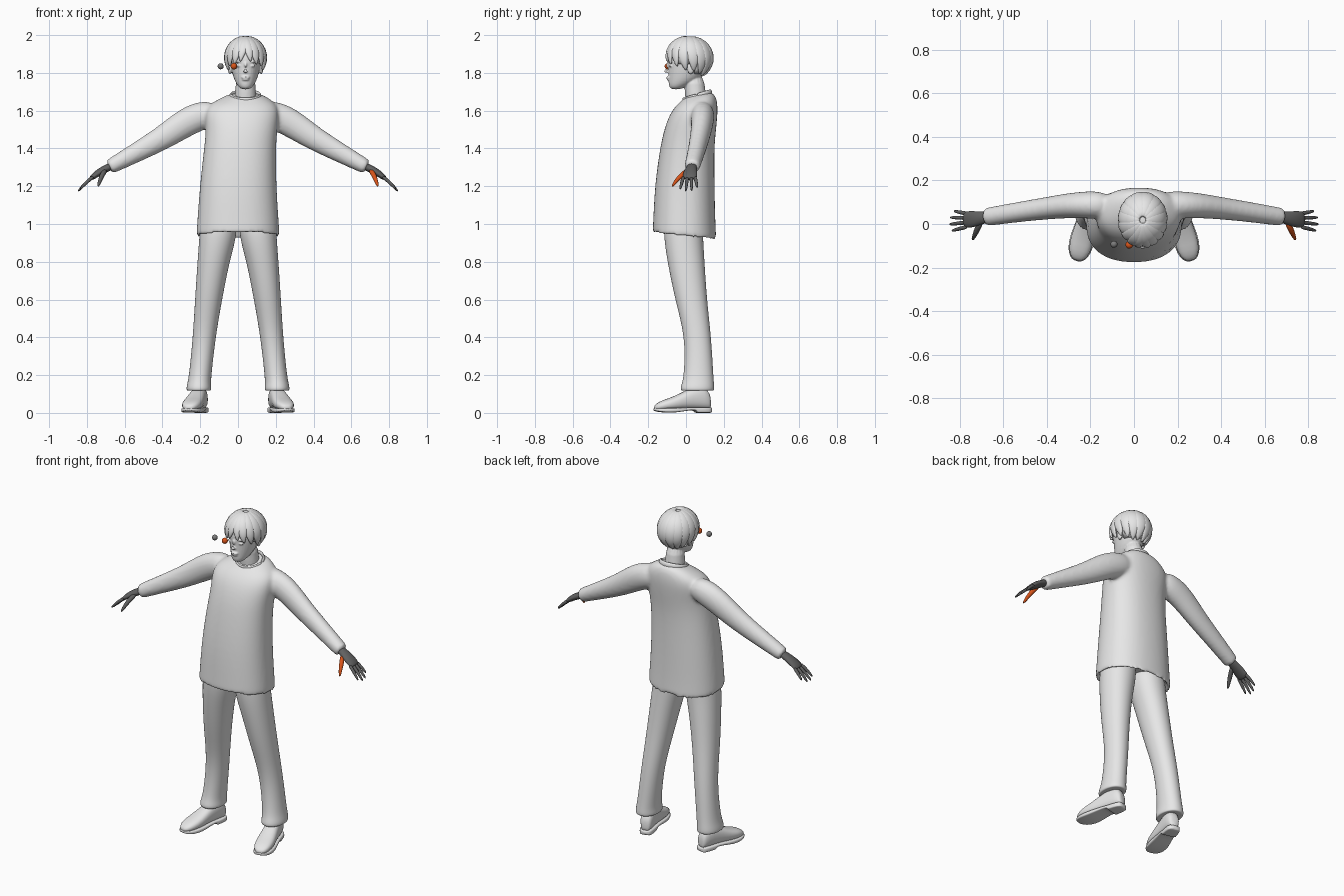
import bpy
import bmesh
from math import sin, cos, pi, radians
from mathutils import Vector, Matrix

default_cube = bpy.data.objects.get("Cube")
if default_cube:
    bpy.data.objects.remove(default_cube, do_unlink=True)


def make_material(name, rgb):
    material = bpy.data.materials.new(name)
    material.use_nodes = True
    color = (*rgb, 1.0)
    material.diffuse_color = color
    material.node_tree.nodes["Principled BSDF"].inputs["Base Color"].default_value = color
    return material


light_grey = make_material("light grey", (0.8, 0.8, 0.8))
dark_grey = make_material("dark grey", (0.12, 0.12, 0.12))
mid_grey = make_material("mid grey", (0.2, 0.2, 0.2))
orange = make_material("orange", (0.7, 0.09, 0.01))


def loft(bm, rings, sides=16, power=1.0):
    """Skin a list of (centre, u axis, v axis) rings and cap both ends."""
    def shaped(value):
        return (1 if value > 0 else -1) * abs(value) ** power if abs(value) > 1e-6 else 0.0

    loops = []
    for centre, u, v in rings:
        centre, u, v = Vector(centre), Vector(u), Vector(v)
        angles = [2 * pi * i / sides for i in range(sides)]
        loops.append([bm.verts.new(centre + u * shaped(cos(a)) + v * shaped(sin(a))) for a in angles])
    for low, high in zip(loops, loops[1:]):
        for i in range(sides):
            j = (i + 1) % sides
            bm.faces.new((low[i], low[j], high[j], high[i]))
    bm.faces.new(loops[0][::-1])
    bm.faces.new(loops[-1])


def tube(bm, points, radii, sides=12):
    """Sweep an ellipse (side radius, upper radius) along a path."""
    points = [Vector(p) for p in points]
    rings = []
    for i, (point, (a, b)) in enumerate(zip(points, radii)):
        tangent = (points[min(i + 1, len(points) - 1)] - points[max(i - 1, 0)]).normalized()
        side = tangent.cross(Vector((0, 0, 1))).normalized()
        rings.append((point, side * a, side.cross(tangent) * b))
    loft(bm, rings, sides)


def ball(bm, centre, radii):
    matrix = Matrix.Translation(centre) @ Matrix.Diagonal((*radii, 1))
    bmesh.ops.create_uvsphere(bm, u_segments=20, v_segments=12, radius=1, matrix=matrix)


def finish(name, bm, material, subdivide=1, voxel=0, smooth=0, mirror=False):
    bmesh.ops.recalc_face_normals(bm, faces=bm.faces)
    mesh = bpy.data.meshes.new(name)
    bm.to_mesh(mesh)
    bm.free()
    mesh.materials.append(material)
    mesh.polygons.foreach_set("use_smooth", [True] * len(mesh.polygons))
    obj = bpy.data.objects.new(name, mesh)
    bpy.context.collection.objects.link(obj)
    if mirror:
        mod = obj.modifiers.new("Mirror", "MIRROR")
        mod.use_mirror_merge = False
    if subdivide:
        mod = obj.modifiers.new("Subdivision", "SUBSURF")
        mod.levels = mod.render_levels = subdivide
    if voxel:
        mod = obj.modifiers.new("Remesh", "REMESH")
        mod.mode = "VOXEL"
        mod.voxel_size = voxel
        mod.use_smooth_shade = True
    if smooth:
        mod = obj.modifiers.new("Smooth", "SMOOTH")
        mod.iterations = smooth
    return obj


def stacked(rows):
    """Horizontal rings from (z, centre x, half width, front y, back y, tilt)."""
    return [((x, (f + b) / 2, z), (w, 0, 0), (0, (b - f) / 2, tilt)) for z, x, w, f, b, tilt in rows]


# Sweater: body and both sleeves fused into one skin
bm = bmesh.new()
loft(bm, stacked([
    (1.0, 0, 0.17, -0.13, 0.12, 0),
    (0.96, 0, 0.195, -0.15, 0.135, -0.017),
    (0.928, 0, 0.218, -0.174, 0.158, -0.018),
    (0.94, 0, 0.222, -0.178, 0.162, -0.018),
    (1.0, 0, 0.218, -0.175, 0.157, -0.01),
    (1.2, 0, 0.204, -0.167, 0.152, 0),
    (1.4, 0.01, 0.191, -0.139, 0.15, 0),
    (1.5, 0.02, 0.19, -0.117, 0.16, 0),
    (1.58, 0.02, 0.2, -0.088, 0.168, 0),
    (1.63, 0.025, 0.185, -0.052, 0.168, 0),
    (1.665, 0.035, 0.13, -0.02, 0.16, 0.01),
    (1.69, 0.04, 0.078, -0.005, 0.135, 0.015)]), 24, 0.88)
for s in (1, -1):
    tube(bm, [(s * 0.1, 0.085, 1.6), (s * 0.25, 0.09, 1.56), (s * 0.38, 0.075, 1.465),
              (s * 0.53, 0.055, 1.383), (s * 0.67, 0.033, 1.307), (s * 0.684, 0.032, 1.3)],
         [(0.07, 0.07), (0.062, 0.082), (0.053, 0.067), (0.047, 0.054), (0.043, 0.041), (0.042, 0.04)], 16)
finish("sweater", bm, light_grey, 2, 0.01, 6)

# Collar band, lower at the front
bm = bmesh.new()
steps = 24
tilt = Matrix.Rotation(radians(17), 3, "X")
rings = []
for i in range(steps + 1):
    a = 2 * pi * i / steps
    out = tilt @ Vector((cos(a), sin(a), 0))
    path = tilt @ Vector((0.078 * cos(a), 0.075 * sin(a), 0))
    rings.append((Vector((0.04, 0.06, 1.677)) + path, out * 0.008, tilt @ Vector((0, 0, 0.016))))
loft(bm, rings, 8)
finish("collar", bm, light_grey)

# Trousers with a bulging hem
bm = bmesh.new()
loft(bm, stacked([
    (1.05, 0.1, 0.098, -0.12, 0.09, 0),
    (0.93, 0.106, 0.101, -0.12, 0.092, 0),
    (0.8, 0.13, 0.086, -0.1, 0.1, 0),
    (0.6, 0.156, 0.073, -0.06, 0.112, 0),
    (0.4, 0.179, 0.061, -0.004, 0.135, 0),
    (0.2, 0.2, 0.06, -0.012, 0.146, 0),
    (0.155, 0.206, 0.064, -0.024, 0.15, 0),
    (0.13, 0.207, 0.068, -0.032, 0.152, 0),
    (0.115, 0.207, 0.064, -0.026, 0.148, 0),
    (0.12, 0.206, 0.045, -0.01, 0.125, 0)]), 16, 0.95)
finish("trousers", bm, light_grey, 2, mirror=True)

# Shoes, toes turned outward
turn = Matrix.Translation((0.205, 0.06, 0)) @ Matrix.Rotation(radians(14), 4, "Z")


def shoe_part(name, rows, power):
    bm = bmesh.new()
    loft(bm, [((0, y, (lo + hi) / 2), (w, 0, 0), (0, 0, (hi - lo) / 2)) for y, w, lo, hi in rows], 16, power)
    bm.transform(turn)
    finish(name, bm, light_grey, 1, mirror=True)


shoe_part("shoe_uppers", [
    (0.072, 0.02, 0.02, 0.07), (0.06, 0.036, 0.02, 0.13), (0, 0.042, 0.02, 0.145),
    (-0.06, 0.046, 0.02, 0.122), (-0.13, 0.055, 0.015, 0.085),
    (-0.19, 0.051, 0.015, 0.068), (-0.225, 0.032, 0.015, 0.048), (-0.234, 0.012, 0.02, 0.035)], 0.8)
shoe_part("shoe_soles", [
    (0.078, 0.024, 0, 0.03), (0.062, 0.04, 0, 0.03), (0, 0.044, 0, 0.03), (-0.008, 0.044, 0, 0.03),
    (-0.016, 0.044, 0.016, 0.03), (-0.06, 0.048, 0.012, 0.03), (-0.13, 0.059, 0, 0.026),
    (-0.19, 0.055, 0.002, 0.025), (-0.225, 0.036, 0.008, 0.025), (-0.238, 0.015, 0.012, 0.025)], 0.35)

# Gloved hands: palm and four fingers, spread and drooping
bm = bmesh.new()
tube(bm, [(0.655, 0.033, 1.315), (0.69, 0.03, 1.298), (0.73, 0.023, 1.278), (0.768, 0.02, 1.25), (0.782, 0.02, 1.238)],
     [(0.026, 0.02), (0.028, 0.021), (0.038, 0.02), (0.041, 0.016), (0.034, 0.01)])
fingers = [(-0.012, -0.032, 0.9), (0.008, -0.002, 1.04), (0.028, 0.03, 1.0), (0.047, 0.06, 0.78)]
for base, tip, size in fingers:
    tube(bm, [(0.762, base, 1.254), (0.765 + 0.042 * size, (base + tip) / 2, 1.252 - 0.034 * size),
              (0.765 + 0.082 * size, tip, 1.252 - 0.08 * size)],
         [(0.011, 0.011), (0.01, 0.01), (0.006, 0.006)], 8)
finish("hands", bm, dark_grey, 1, mirror=True)

# Thumbs: the left one is orange
for s, name, material in ((1, "left_thumb", orange), (-1, "right_thumb", dark_grey)):
    bm = bmesh.new()
    tube(bm, [(s * 0.7, 0.012, 1.287), (s * 0.718, -0.02, 1.262), (s * 0.73, -0.05, 1.232), (s * 0.742, -0.075, 1.196)],
         [(0.014, 0.014), (0.015, 0.015), (0.012, 0.012), (0.006, 0.006)], 8)
    finish(name, bm, material)

# Head, neck and facial features fused together
bm = bmesh.new()
mid = 0.04
loft(bm, stacked([(z, mid, w, f, b, 0) for z, w, f, b in (
    (1.712, 0.022, -0.08, -0.03), (1.73, 0.042, -0.092, 0.01), (1.755, 0.057, -0.094, 0.06),
    (1.79, 0.07, -0.096, 0.1), (1.83, 0.079, -0.097, 0.12), (1.87, 0.084, -0.1, 0.125),
    (1.92, 0.084, -0.092, 0.125), (1.96, 0.065, -0.06, 0.1), (1.98, 0.03, -0.02, 0.06))]))
loft(bm, [((mid, 0.055, 1.62), (0.066, 0, 0), (0, 0.062, 0)),
          ((mid, 0.05, 1.69), (0.054, 0, 0), (0, 0.055, 0)),
          ((mid, 0.04, 1.8), (0.054, 0, 0), (0, 0.056, 0))])
tube(bm, [(mid, -0.088, 1.862), (mid, -0.102, 1.835), (mid, -0.112, 1.81), (mid, -0.1, 1.8)],
     [(0.008, 0.008), (0.01, 0.01), (0.015, 0.012), (0.012, 0.006)])
ball(bm, (mid, -0.092, 1.776), (0.024, 0.013, 0.006))
ball(bm, (mid, -0.09, 1.765), (0.02, 0.013, 0.007))
for s in (1, -1):
    ball(bm, (mid + s * 0.034, -0.081, 1.838), (0.017, 0.01, 0.008))
    ball(bm, (mid + s * 0.034, -0.083, 1.86), (0.024, 0.012, 0.006))
    ball(bm, (mid + s * 0.083, 0.025, 1.825), (0.011, 0.02, 0.032))
finish("head", bm, light_grey, 1, 0.0045, 2)

# Hair: a scalp cap trimmed to the hairline, covered by swept locks
hair_centre = Vector((mid, 0.018, 1.875))
hair_radii = Vector((0.106, 0.122, 0.115))
bm = bmesh.new()
ball(bm, hair_centre, hair_radii * 0.98)
below = [v for v in bm.verts if v.co.z < (1.94 if v.co.y < -0.06 else 1.84 if v.co.y < 0.03 else 1.78)]
bmesh.ops.delete(bm, geom=below, context="VERTS")
cap = finish("scalp_hair", bm, light_grey, 0)
cap.modifiers.new("Thickness", "SOLIDIFY").thickness = 0.012


def on_scalp(azimuth, polar):
    way = Vector((sin(polar) * sin(azimuth), -sin(polar) * cos(azimuth), cos(polar)))
    return hair_centre + way * hair_radii, way


def lock(bm, start, end, reach, width):
    taper = (0.45, 0.75, 0.95, 1, 0.9, 0.6, 0.12)
    rings = []
    for i, scale in enumerate(taper):
        t = i / (len(taper) - 1)
        azimuth = start + (end - start) * t
        point, way = on_scalp(azimuth, 0.1 + (reach - 0.1) * t)
        across = Vector((cos(azimuth), sin(azimuth), 0))
        rings.append((point, across * width * scale, way * (0.006 + 0.007 * scale)))
    loft(bm, rings, 10)


bm = bmesh.new()
for s in (1, -1):
    # start azimuth, end azimuth, reach down the head, width (zero faces front)
    for start, end, reach, width in (
            (0.0, 0.26, 1.72, 0.027), (0.3, 0.6, 1.85, 0.03), (0.7, 0.98, 1.95, 0.03),
            (1.1, 1.4, 2.15, 0.034), (1.6, 1.8, 2.2, 0.036), (2.05, 2.2, 2.35, 0.036),
            (2.5, 2.55, 2.5, 0.036), (2.95, 2.9, 2.5, 0.036)):
        lock(bm, s * start, s * end, reach, width)
finish("hair_locks", bm, light_grey, 1)

# Two small floating balls beside the face
for name, centre, radius, material in (
        ("grey_ball", (-0.092, -0.093, 1.835), 0.016, mid_grey),
        ("orange_ball", (-0.022, -0.096, 1.835), 0.017, orange)):
    bm = bmesh.new()
    ball(bm, centre, (radius,) * 3)
    finish(name, bm, material, 0)
